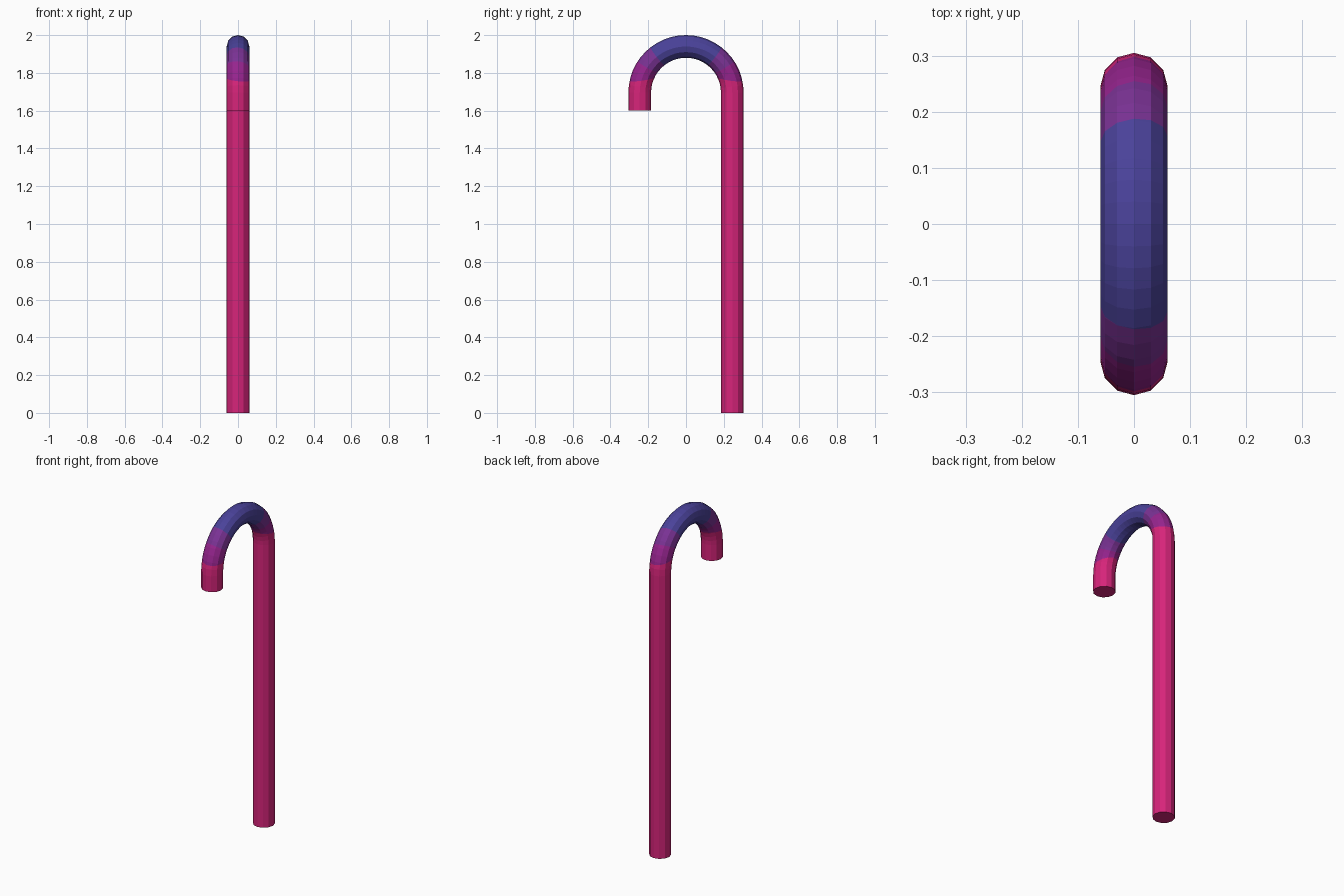
import bpy, bmesh
from math import sin, cos, pi, radians
from mathutils import Vector

if "Cube" in bpy.data.objects:
    bpy.data.objects.remove(bpy.data.objects["Cube"])

R, r, ZC = 0.245, 0.06, 1.695      # bend radius, tube radius, bend centre height
SIDES, BEND_STEPS = 12, 24


def material(name, rgb):
    m = bpy.data.materials.new(name)
    lin = [((c / 255 + 0.055) / 1.055) ** 2.4 for c in rgb]
    m.diffuse_color = (*lin, 1)
    m.use_nodes = True
    m.node_tree.nodes["Principled BSDF"].inputs["Base Color"].default_value = m.diffuse_color
    return m


# centre line: shaft, half-circle bend, short tip; (y, z, bend angle)
path = [(R, 0, 0)]
for i in range(BEND_STEPS + 1):
    a = pi * i / BEND_STEPS
    path.append((R * cos(a), ZC + R * sin(a), a))
path.append((-R, 1.6, pi))

# sweep a twelve-sided ring along the centre line
bm = bmesh.new()
rings = []
for y, z, a in path:
    ring = []
    for k in range(SIDES):
        t = 2 * pi * k / SIDES
        o = r * cos(t)
        ring.append(bm.verts.new((r * sin(t), y + o * cos(a), z + o * sin(a))))
    rings.append(ring)
for A, B in zip(rings, rings[1:]):
    for k in range(SIDES):
        j = (k + 1) % SIDES
        bm.faces.new((A[k], A[j], B[j], B[k]))
bm.faces.new(rings[0])
bm.faces.new(rings[-1])
bmesh.ops.recalc_face_normals(bm, faces=bm.faces[:])

# colour borders on both halves: angle from the top, tilt of the cut
planes = []
for s in (1, -1):
    for ang, tilt in ((38, 38), (56, 60), (73.5, 98)):
        t, n = radians(ang), radians(tilt)
        co = Vector((0, s * R * sin(t), ZC + R * cos(t)))
        no = Vector((-0.1, s * cos(n), -sin(n))).normalized()
        planes.append((s, co, no))
for s, co, no in planes:
    faces = [f for f in bm.faces
             if s * f.calc_center_median().y > 0 and f.calc_center_median().z > ZC]
    geom = set(faces)
    for f in faces:
        geom.update(f.edges)
        geom.update(f.verts)
    bmesh.ops.bisect_plane(bm, geom=list(geom), dist=1e-5, plane_co=co, plane_no=no)

# count the borders passed to pick blue, violet, purple or pink
for f in bm.faces:
    c = f.calc_center_median()
    if c.z < ZC:
        f.material_index = 3
    else:
        f.material_index = sum(1 for s, co, no in planes
                               if s * c.y > 0 and (c - co).dot(no) > 0)

me = bpy.data.meshes.new("cane")
bm.to_mesh(me)
bm.free()
for name, rgb in (("blue", (74, 66, 154)), ("violet", (122, 50, 148)),
                  ("purple", (150, 36, 142)), ("pink", (214, 36, 122))):
    me.materials.append(material(name, rgb))
obj = bpy.data.objects.new("cane", me)
bpy.context.collection.objects.link(obj)
